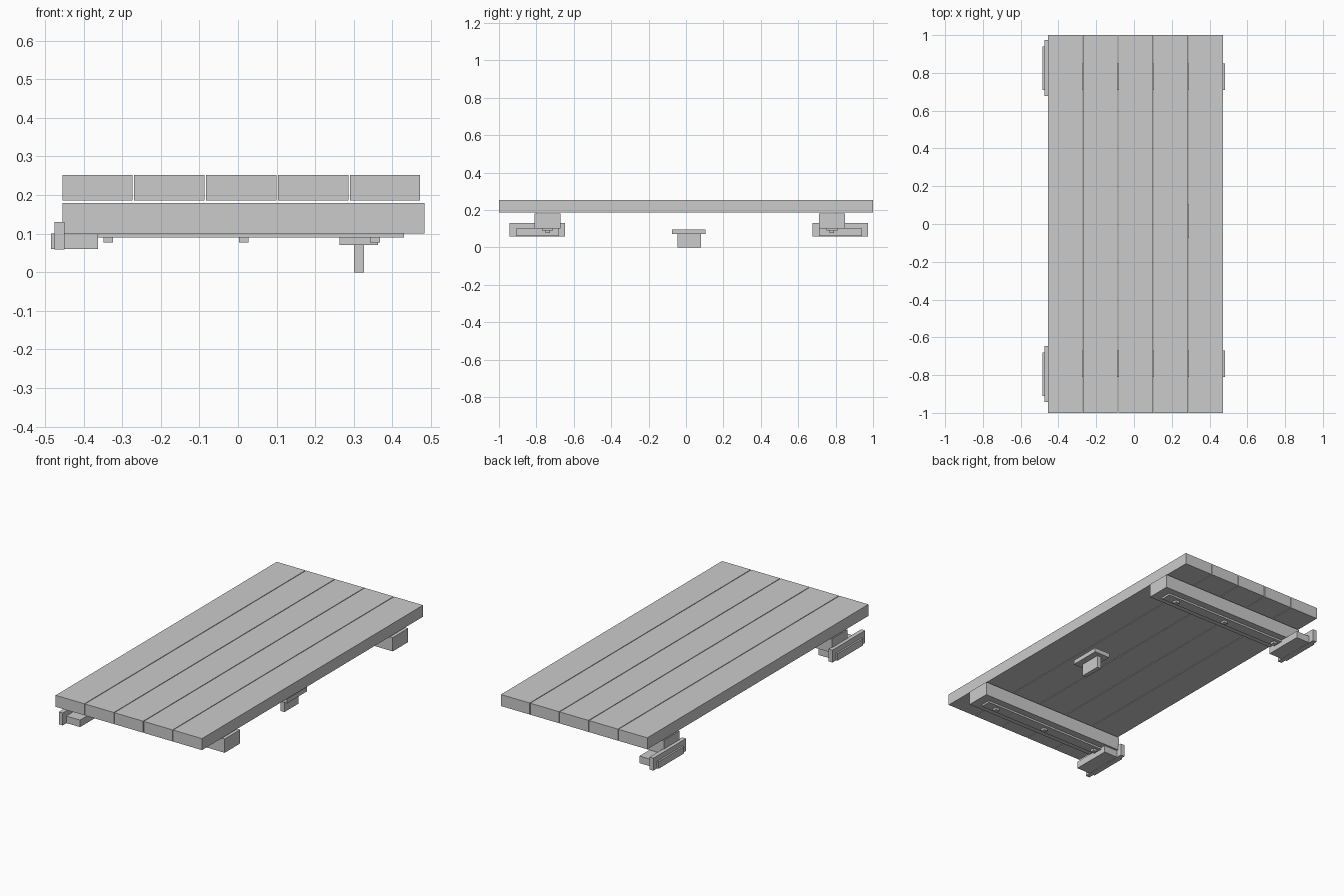
import bpy

default = bpy.data.objects.get("Cube")
if default:
    bpy.data.objects.remove(default, do_unlink=True)

grey = bpy.data.materials.new("plain_grey")
grey.use_nodes = True
COLOUR = (0.6, 0.6, 0.6, 1)
grey.diffuse_color = COLOUR
grey.node_tree.nodes["Principled BSDF"].inputs["Base Color"].default_value = COLOUR


def box(name, xs, ys, zs):
    """Flat-sided box from its extents along each axis."""
    spans = (xs, ys, zs)
    bpy.ops.mesh.primitive_cube_add(size=1, location=[(a + b) / 2 for a, b in spans])
    ob = bpy.context.object
    ob.name = name
    for v in ob.data.vertices:
        for i, (a, b) in enumerate(spans):
            v.co[i] *= b - a
    ob.data.materials.append(grey)
    return ob


# Panel planks, with thin gaps between them
PLANKS, LEFT, RIGHT, GAP = 5, -0.455, 0.472, 0.004
pitch = (RIGHT - LEFT + GAP) / PLANKS
for i in range(PLANKS):
    x = LEFT + i * pitch
    box(f"plank_{i + 1}", (x, x + pitch - GAP), (-1, 1), (0.186, 0.252))

# Cross battens, each with a strap, screws and hinge
for side, y in (("front", -0.74), ("back", 0.78)):
    def across(low, high):
        return (y + low, y + high)

    box(f"{side}_batten", (-0.455, 0.483), across(-0.07, 0.07), (0.101, 0.18))
    box(f"{side}_hinge_strap", (-0.45, 0.43), across(-0.03, 0.03), (0.09, 0.101))
    for i, x in enumerate((-0.336, 0.015, 0.355)):
        box(f"{side}_screw_{i + 1}", (x - 0.0125, x + 0.0125),
            across(-0.0125, 0.0125), (0.077, 0.09))

    # The hinges sit slightly off the batten centre line
    shift = -0.055 if side == "front" else 0.045
    box(f"{side}_hinge_block", (-0.485, -0.363),
        across(shift - 0.115, shift + 0.115), (0.06, 0.1))
    box(f"{side}_hinge_plate", (-0.475, -0.45),
        across(shift - 0.148, shift + 0.148), (0.059, 0.13))

# Handle under the opening edge
box("handle_plate", (0.263, 0.363), (-0.075, 0.105), (0.071, 0.096))
box("handle_grip", (0.3, 0.326), (-0.045, 0.08), (0, 0.071))
